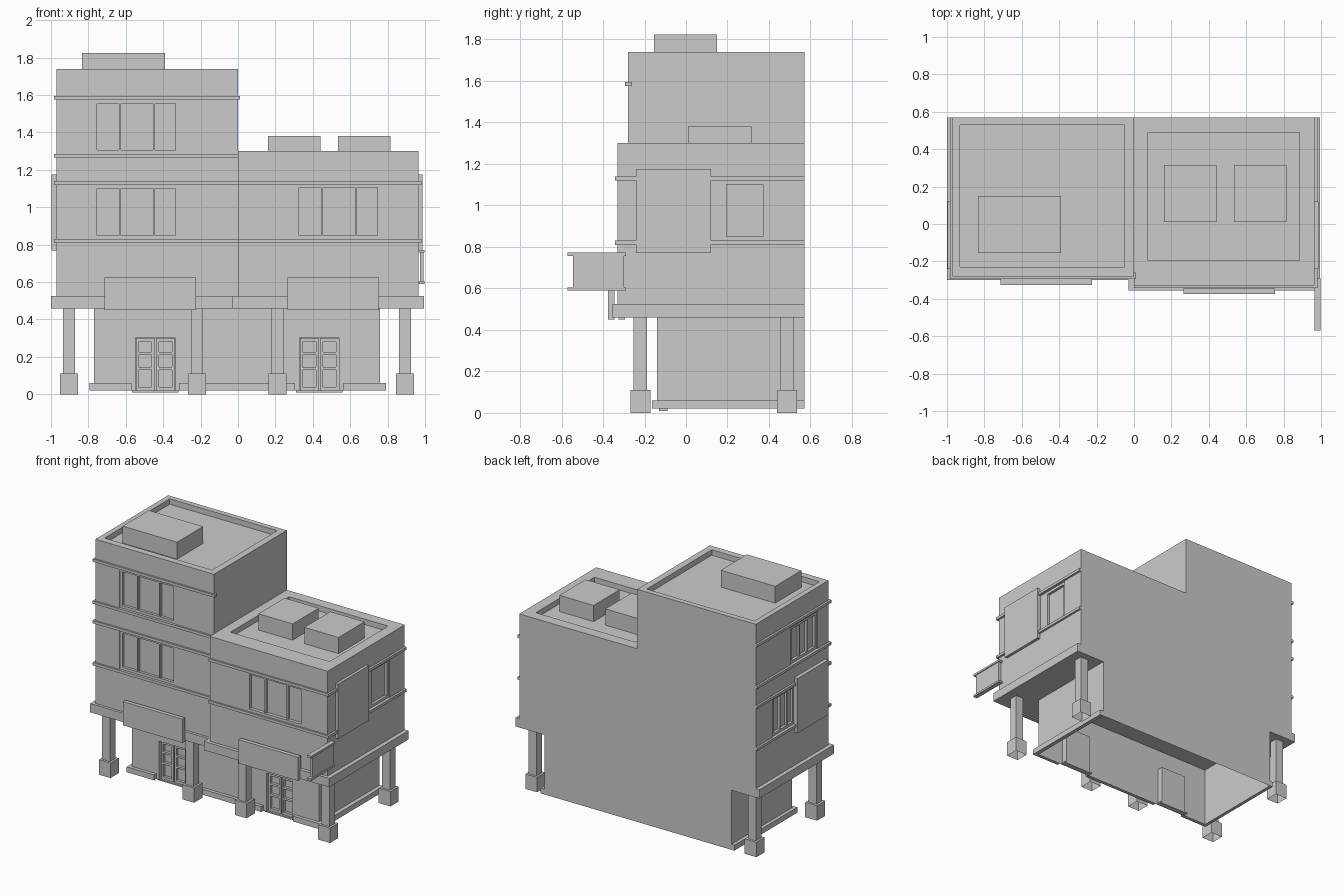
import bpy, bmesh

if "Cube" in bpy.data.objects:
    bpy.data.objects.remove(bpy.data.objects["Cube"])


def boxes(name, items, open_bottom=False):
    """One object made of axis-aligned boxes (x0, x1, y0, y1, z0, z1)."""
    bm = bmesh.new()
    for x0, x1, y0, y1, z0, z1 in items:
        x0, x1 = sorted((x0, x1))
        y0, y1 = sorted((y0, y1))
        lo = [bm.verts.new(p + (z0,)) for p in ((x0, y0), (x1, y0), (x1, y1), (x0, y1))]
        hi = [bm.verts.new((v.co.x, v.co.y, z1)) for v in lo]
        bm.faces.new(hi)
        if not open_bottom:
            bm.faces.new(lo[::-1])
        for i in range(4):
            j = (i + 1) % 4
            bm.faces.new((lo[i], lo[j], hi[j], hi[i]))
    me = bpy.data.meshes.new(name)
    bm.to_mesh(me)
    bm.free()
    ob = bpy.data.objects.new(name, me)
    bpy.context.collection.objects.link(ob)
    return ob


def cut(ob, items):
    """Subtract boxes from an object."""
    for item in items:
        cutter = boxes("cutter", [item])
        cutter.hide_render = True
        mod = ob.modifiers.new("cut", 'BOOLEAN')
        mod.operation, mod.object, mod.solver = 'DIFFERENCE', cutter, 'EXACT'
        bpy.context.view_layer.objects.active = ob
        bpy.ops.object.modifier_apply(modifier=mod.name)
        bpy.data.objects.remove(cutter)


def on_wall(side, wall, u0, u1, d0, d1, z0, z1):
    """Box placed on a wall; u runs along it, d points outward."""
    if side == "front":
        return (u0, u1, wall - d0, wall - d1, z0, z1)
    s = 1 if side == "right" else -1
    return (wall + s * d0, wall + s * d1, u0, u1, z0, z1)


def window(name, block, side, wall, u0, u1, z0, z1, panes, pz0, pz1):
    """Recess with a frame around the given panes."""
    def place(*a):
        return on_wall(side, wall, *a)
    cut(block, [place(u0, u1, -0.025, 0.02, z0, z1)])
    edges = [u0] + [v for p in panes for v in p] + [u1]
    bars = [place(a, b, -0.025, -0.006, pz0, pz1)
            for a, b in zip(edges[::2], edges[1::2]) if b - a > 0.001]
    for a, b in ((z0, pz0), (pz1, z1)):
        if b - a > 0.001:
            bars.append(place(u0, u1, -0.025, -0.006, a, b))
    if bars:
        boxes(name, bars)


BACK = 0.57
LF, RF = -0.28, -0.33        # front wall of left and right block

# Upper storeys with sunken roofs
left = boxes("left_block", [(-0.97, 0, LF, BACK, 0.525, 1.74)])
right = boxes("right_block", [(0, 0.965, RF, BACK, 0.525, 1.30)])
cut(left, [(-0.93, -0.05, -0.23, 0.53, 1.70, 1.8)])
cut(right, [(0.075, 0.885, -0.195, 0.49, 1.26, 1.4)])

# Roof boxes
boxes("left_roof_box", [(-0.835, -0.39, -0.155, 0.15, 1.70, 1.825)])
for i, x in enumerate((0.16, 0.535)):
    boxes(f"right_roof_box_{i}", [(x, x + 0.28, 0.01, 0.315, 1.26, 1.38)])

# Windows
lp = [(-0.755, -0.635), (-0.625, -0.455), (-0.445, -0.335)]
rp = [(0.325, 0.445), (0.455, 0.625), (0.635, 0.745)]
window("left_window_low", left, "front", LF, -0.775, -0.315, 0.83, 1.12, lp, 0.85, 1.10)
window("left_window_high", left, "front", LF, -0.775, -0.315, 1.285, 1.56, lp, 1.305, 1.555)
window("right_window", right, "front", RF, 0.325, 0.745, 0.85, 1.105, rp, 0.85, 1.105)
window("right_side_window", right, "right", 0.965, 0.12, 0.39, 0.83, 1.12,
       [(0.195, 0.37)], 0.85, 1.10)
window("left_side_window_low", left, "left", -0.97, 0.12, 0.37, 0.83, 1.12,
       [(0.13, 0.19), (0.20, 0.27), (0.28, 0.35)], 0.85, 1.10)
window("left_side_window_high", left, "left", -0.97, -0.15, 0.16, 1.285, 1.56,
       [(-0.13, -0.045), (-0.035, 0.045), (0.055, 0.14)], 1.305, 1.54)

# Horizontal trim bands wrapping front and outer side
for i, z in enumerate((0.81, 1.12, 1.265, 1.575)):
    end = 0.012 if z > 1.5 else 0
    bars = [(-0.985, end, LF - 0.013, LF, z, z + 0.02),
            (-0.985, -0.97, LF, BACK, z, z + 0.02)]
    if end:
        bars.append((0, end, LF, LF + 0.02, z, z + 0.02))
    boxes(f"left_band_{i}", bars)
    if z < 1.2:
        boxes(f"right_band_{i}", [(0, 0.98, RF - 0.013, RF, z, z + 0.02),
                                  (0.965, 0.98, RF, BACK, z, z + 0.02)])

# Ledge above the ground floor
boxes("left_ledge", [(-1.0, -0.03, -0.30, BACK, 0.46, 0.525)])
boxes("right_ledge", [(-0.03, 0.995, -0.355, BACK, 0.46, 0.525)])

# Ground floor shell: door pockets, then open underside
WALL = -0.14
doors = [-0.4425, 0.435]
ground = boxes("ground_floor", [(-0.77, 0.76, WALL, BACK, 0.02, 0.46)])
cut(ground, [(c - 0.105, c + 0.105, WALL - 0.05, WALL + 0.045, 0, 0.305) for c in doors])
bm = bmesh.new()
bm.from_mesh(ground.data)
bmesh.ops.delete(bm, geom=[f for f in bm.faces if f.normal.z < -0.9
                           and f.calc_center_median().z < 0.03], context='FACES')
bm.to_mesh(ground.data)
bm.free()

# Doors: two leaves with rails, and a threshold
for n, c in zip(("left", "right"), doors):
    bars = []
    y0, y1 = -0.115, -0.095
    for s in (-1, 1):
        a, b = sorted((c + s * 0.004, c + s * 0.104))
        bars += [(a, a + 0.015, y0, y1, 0.01, 0.30), (b - 0.015, b, y0, y1, 0.01, 0.30)]
        for z, h in ((0.01, 0.03), (0.13, 0.015), (0.21, 0.015), (0.28, 0.02)):
            bars.append((a + 0.015, b - 0.015, y0, y1, z, z + h))
    boxes(n + "_door", bars)
    boxes(n + "_threshold", [(c - 0.125, c + 0.125, -0.13, -0.09, 0.01, 0.02)])

# Plinth with gaps at the doors
P = -0.165
boxes("plinth", [(-0.795, -0.57, P, WALL, 0.02, 0.06), (-0.315, 0.305, P, WALL, 0.02, 0.06),
                 (0.565, 0.79, P, WALL, 0.02, 0.06), (-0.795, -0.77, WALL, BACK, 0.02, 0.06),
                 (0.76, 0.79, WALL, BACK, 0.02, 0.06)])

# Columns on square bases
spots = [(-0.903, -0.22), (-0.22, -0.22), (0.21, -0.22), (0.892, -0.22),
         (-0.903, 0.487), (0.892, 0.487)]
for i, (x, y) in enumerate(spots):
    boxes(f"column_{i}", [(x - 0.032, x + 0.032, y - 0.032, y + 0.032, 0.11, 0.46),
                          (x - 0.048, x + 0.048, y - 0.048, y + 0.048, 0, 0.11)], True)

# Blank sign boards over the doors
boxes("left_front_board", [(-0.715, -0.225, -0.325, -0.295, 0.45, 0.625)])
boxes("right_front_board", [(0.265, 0.755, -0.375, -0.345, 0.45, 0.625)])

# Side wall panels
boxes("left_side_panel", [(-0.997, -0.97, -0.24, 0.12, 0.77, 1.175)])
boxes("right_side_panel", [(0.965, 0.986, -0.24, 0.12, 0.77, 1.175)])

# Projecting blade board with top and bottom rails
boxes("blade_board", [(0.972, 0.992, -0.545, -0.30, 0.60, 0.76),
                      (0.965, 0.998, -0.57, -0.29, 0.757, 0.772),
                      (0.965, 0.998, -0.57, -0.29, 0.59, 0.605)])
